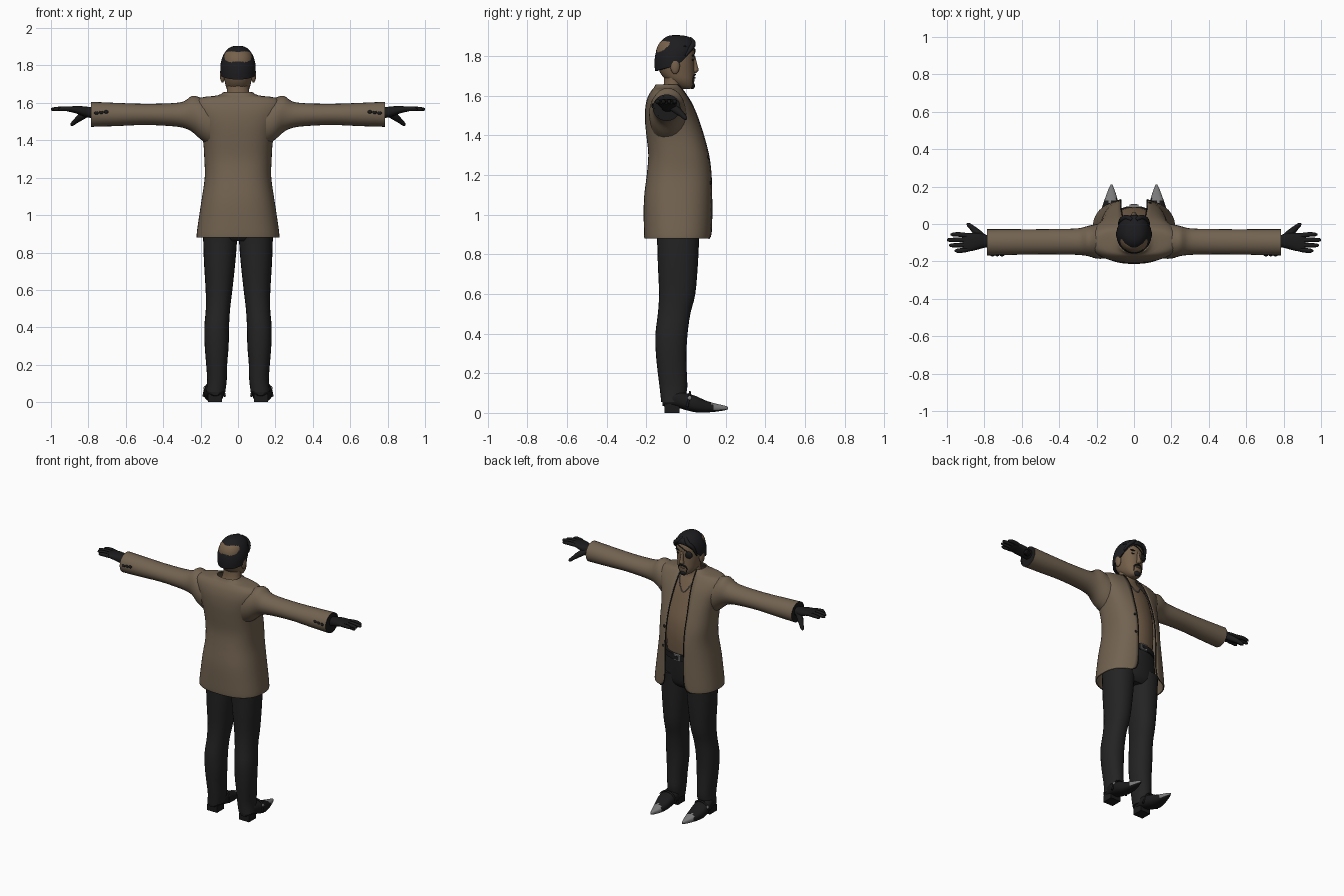
import bpy, bmesh, math
from mathutils import Vector

old = bpy.data.objects.get("Cube")
if old:
    bpy.data.objects.remove(old, do_unlink=True)


def material(name, r, g, b):
    m = bpy.data.materials.new(name)
    m.use_nodes = True
    m.diffuse_color = (r, g, b, 1)
    m.node_tree.nodes["Principled BSDF"].inputs["Base Color"].default_value = (r, g, b, 1)
    return m


JACKET = material("brown jacket cloth", .17, .125, .082)
SKIN = material("tan skin", .18, .118, .07)
CLOTH = material("charcoal trouser cloth", .017, .017, .018)
BLACK = material("black leather", .011, .011, .012)
HAIR = material("black hair", .012, .012, .014)
METAL = material("grey metal", .2, .2, .2)
made = []


def spline(rows, k):
    """Resample a list of rows with a smooth curve through every row."""
    out = []
    for i in range(len(rows) - 1):
        quad = zip(rows[max(i - 1, 0)], rows[i], rows[i + 1], rows[min(i + 2, len(rows) - 1)])
        quad = list(quad)
        for j in range(k):
            t = j / k
            out.append([q + ((r - p) * t + (2 * p - 5 * q + 4 * r - w) * t * t
                             + (3 * q - p - 3 * r + w) * t ** 3) / 2 for p, q, r, w in quad])
    out.append(list(rows[-1]))
    return out


def finish(name, bm, *mats):
    bmesh.ops.recalc_face_normals(bm, faces=bm.faces)
    me = bpy.data.meshes.new(name)
    bm.to_mesh(me)
    bm.free()
    for m in mats:
        me.materials.append(m)
    ob = bpy.data.objects.new(name, me)
    bpy.context.collection.objects.link(ob)
    made.append(ob)
    return ob


def skin_rings(name, rings, mats, wrap=True, caps=True):
    """Bridge rings of points into one surface."""
    bm = bmesh.new()
    grid = [[bm.verts.new(p) for p in ring] for ring in rings]
    n = len(grid[0])
    for a, b in zip(grid, grid[1:]):
        for i in range(n if wrap else n - 1):
            j = (i + 1) % n
            bm.faces.new((a[i], a[j], b[j], b[i]))
    if caps and wrap:
        bm.faces.new(grid[0])
        bm.faces.new(grid[-1])
    return finish(name, bm, *mats)


def power(v, p):
    return math.copysign(abs(v) ** p, v)


def loft(name, rows, mat, axis="z", n=24, p=1.0, k=3, s=1, caps=True, extra=()):
    """Rows are: place on axis, low and high of the two cross axes, optional front gap."""
    rings = []
    gapped = len(rows[0]) > 5
    for row in spline(rows, k):
        pos, a0, a1, b0, b1 = row[:5]
        ca, cb, ra, rb = (a0 + a1) / 2, (b0 + b1) / 2, (a1 - a0) / 2, (b1 - b0) / 2
        t0 = math.asin(min(1, row[5] / ra) ** (1 / p)) if gapped else 0
        ring = []
        for i in range(n + 1 if gapped else n):
            t = t0 + (2 * math.pi - 2 * t0) * i / n
            a, b = ca + ra * power(math.sin(t), p), cb + rb * power(math.cos(t), p)
            x, y, z = {"x": (pos, a, b), "y": (a, pos, b), "z": (a, b, pos)}[axis]
            ring.append(Vector((x * s, y, z)))
        rings.append(ring)
    return skin_rings(name, rings, (mat, *extra), not gapped, caps), rings


def centred(rows):
    """Turn (z, half width, back, front, ...) into loft rows."""
    return [(r[0], -r[1], *r[1:]) for r in rows]


def tube(name, rows, mat, k=4):
    """Round cord through rows of x, y, z, radius."""
    cu = bpy.data.curves.new(name, "CURVE")
    cu.dimensions, cu.bevel_depth, cu.bevel_resolution = "3D", 1, 2
    cu.use_fill_caps = True
    pts = spline(rows, k)
    sp = cu.splines.new("POLY")
    sp.points.add(len(pts) - 1)
    for pt, (x, y, z, r) in zip(sp.points, pts):
        pt.co, pt.radius = (x, y, z, 1), r
    cu.materials.append(mat)
    ob = bpy.data.objects.new(name, cu)
    bpy.context.collection.objects.link(ob)


def blob(name, loc, size, mat):
    bm = bmesh.new()
    bmesh.ops.create_uvsphere(bm, u_segments=16, v_segments=10, radius=1)
    for v in bm.verts:
        v.co = Vector(loc) + Vector(a * b for a, b in zip(v.co, size))
    return finish(name, bm, mat)


def box(name, loc, size, mat):
    bm = bmesh.new()
    bmesh.ops.create_cube(bm, size=1)
    for v in bm.verts:
        v.co = Vector(loc) + Vector(a * b for a, b in zip(v.co, size))
    return finish(name, bm, mat)


# Open jacket body, with dark piping along both front edges
jacket, rings = loft("jacket_body", centred([
    (.88, .222, -.21, .13, .115), (.9, .221, -.212, .132, .085), (.96, .213, -.213, .134, .072),
    (1.08, .195, -.212, .135, .07), (1.2, .178, -.198, .133, .07), (1.3, .18, -.19, .12, .07),
    (1.4, .187, -.2, .093, .07), (1.48, .205, -.207, .065, .065), (1.55, .232, -.204, .035, .06),
    (1.6, .237, -.19, .005, .056), (1.628, .2, -.172, -.015, .055),
    (1.64, .11, -.162, -.022, .054), (1.657, .078, -.153, -.035, .05)]), JACKET, n=48, p=.8)
shell = jacket.modifiers.new("cloth thickness", "SOLIDIFY")
shell.thickness, shell.offset = .007, -1
for end, side in ((0, "left"), (-1, "right")):
    tube(f"{side}_front_piping", [(*r[end], .003) for r in rings], BLACK, k=1)
for z, y in ((1.29, .113), (1.16, .123)):
    blob("jacket_button", (.086, y, z), (.009, .006, .009), BLACK)

# Bare chest and neck, trousers top, belt
loft("chest_and_neck", centred([
    (1.05, .15, -.16, .075), (1.2, .155, -.17, .092), (1.32, .16, -.17, .085), (1.42, .165, -.175, .058),
    (1.52, .16, -.17, .025), (1.58, .13, -.15, -.002), (1.615, .075, -.125, -.018),
    (1.66, .06, -.112, -.02), (1.72, .058, -.11, -.01)]), SKIN)
loft("trouser_hips", centred([(.862, .15, -.12, .04), (.9, .184, -.147, .068),
                              (1.0, .176, -.16, .083), (1.1, .16, -.165, .092)]), CLOTH)
loft("belt", centred([(1.07, .163, -.168, .097), (1.108, .162, -.168, .097)]), BLACK, k=1)
box("belt_buckle", (0, .097, 1.089), (.05, .012, .04), METAL)
box("buckle_centre", (0, .102, 1.089), (.032, .008, .024), BLACK)
tube("necklace", [(-.066, -.06, 1.62, .003), (-.05, .0, 1.58, .003), (0, .033, 1.515, .003),
                  (.05, .0, 1.58, .003), (.066, -.06, 1.62, .003)], METAL)

for s, side in ((1, "left"), (-1, "right")):
    # Sleeve with a hollow cuff and three buttons
    loft(f"{side}_sleeve", [
        (.15, -.185, .005, 1.37, 1.615), (.2, -.185, -.0, 1.405, 1.628), (.245, -.172, -.01, 1.445, 1.638),
        (.29, -.166, -.022, 1.466, 1.608), (.36, -.163, -.026, 1.476, 1.598), (.5, -.162, -.028, 1.482, 1.595),
        (.65, -.165, -.028, 1.476, 1.6), (.785, -.168, -.028, 1.472, 1.606)], JACKET, "x", s=s, caps=False)
    loft(f"{side}_cuff_lining", [(.785, -.168, -.028, 1.472, 1.606), (.786, -.158, -.038, 1.482, 1.596),
                                 (.74, -.155, -.04, 1.485, 1.592)], BLACK, "x", k=1, s=s)
    for i in range(3):
        blob(f"{side}_cuff_button", (s * (.705 + .026 * i), -.167, 1.552 - .003 * i), (.012, .006, .009), BLACK)

    # Gloved hand
    loft(f"{side}_palm", [
        (.75, -.125, -.06, 1.515, 1.575), (.79, -.125, -.058, 1.52, 1.578), (.83, -.135, -.048, 1.53, 1.582),
        (.87, -.145, -.048, 1.545, 1.583), (.905, -.147, -.052, 1.553, 1.58), (.918, -.14, -.06, 1.557, 1.576)],
        BLACK, "x", s=s, p=.85)
    for i, tip in enumerate((.96, .988, 1.0, .98)):
        y = -.137 + .025 * i
        out = (i - 1.5) * .004
        tube(f"{side}_finger", [(s * .89, y, 1.567, .013), (s * .935, y + out, 1.569, .0125),
                                (s * (tip - .012), y + out, 1.566, .01), (s * tip, y + out, 1.564, .004)], BLACK)
    tube(f"{side}_thumb", [(s * .805, -.075, 1.545, .02), (s * .84, -.045, 1.525, .02),
                           (s * .868, -.018, 1.502, .014), (s * .885, -.004, 1.487, .011),
                           (s * .892, .001, 1.48, .004)], BLACK)

    # Trouser leg
    loft(f"{side}_trouser_leg", [
        (.95, .004, .184, -.155, .072), (.87, .005, .186, -.146, .066), (.75, .014, .182, -.142, .06),
        (.6, .03, .173, -.136, .047), (.5, .042, .172, -.142, .022), (.4, .048, .18, -.154, .008),
        (.3, .05, .178, -.152, .002), (.2, .058, .17, -.142, .004), (.12, .06, .165, -.132, .006),
        (.055, .068, .17, -.125, -.012)], CLOTH, s=s, p=.9)

    # Pointed shoe with metal toe cap, heel and ankle buckle
    shoe, _ = loft(f"{side}_shoe", [
        (-.118, .1, .142, .035, .08), (-.1, .083, .16, .032, .1), (-.05, .074, .172, .028, .11),
        (0, .074, .18, .014, .1), (.05, .077, .181, .003, .085), (.1, .082, .168, .002, .062),
        (.15, .093, .15, .006, .047), (.19, .107, .135, .012, .038), (.212, .117, .124, .018, .03)],
        BLACK, "y", s=s, p=.8, k=4, extra=(METAL,))
    for f in shoe.data.polygons:
        c = f.center
        if c.y > .115 + .6 * abs(abs(c.x) - .125) and f.normal.z > -.5:
            f.material_index = 1
    box(f"{side}_heel", (s * .122, -.07, .022), (.075, .075, .044), BLACK)
    tube(f"{side}_ankle_strap", [(s * .07, .005, .03, .006), (s * .088, .018, .088, .006),
                                 (s * .127, .02, .105, .006), (s * .168, .018, .088, .006),
                                 (s * .185, .005, .03, .006)], BLACK)
    blob(f"{side}_shoe_buckle", (s * .178, .018, .075), (.007, .011, .011), METAL)

    # Ear
    blob(f"{side}_ear", (s * .083, -.055, 1.75), (.014, .024, .042), SKIN)

# Head
loft("head", centred([
    (1.634, .018, -.015, .022), (1.645, .038, -.045, .036), (1.675, .06, -.095, .042),
    (1.715, .071, -.13, .043), (1.77, .08, -.148, .042), (1.83, .082, -.15, .042),
    (1.87, .068, -.13, .022), (1.888, .04, -.1, -.01)]), SKIN, n=32, p=.9)
loft("nose", [(1.715, -.013, .013, .03, .052), (1.728, -.016, .016, .03, .064),
              (1.745, -.011, .011, .03, .06), (1.8, -.008, .008, .03, .046)], SKIN, n=12)
blob("lips", (0, .04, 1.69), (.02, .008, .005), SKIN)
blob("goatee", (0, .031, 1.65), (.024, .014, .018), HAIR)
for s in (-1, 1):
    tube("moustache", [(0, .045, 1.706, .005), (s * .02, .041, 1.702, .005),
                       (s * .03, .034, 1.685, .004), (s * .026, .033, 1.66, .003)], HAIR)
blob("eyebrow", (.036, .035, 1.802), (.021, .007, .005), HAIR)
blob("eye", (.036, .034, 1.78), (.012, .005, .005), BLACK)

# Eye patch and its cord
blob("eye_patch", (-.04, .031, 1.782), (.03, .012, .025), BLACK)
tube("eye_patch_cord", [(-.05, .033, 1.795, .003), (0, .046, 1.825, .003), (.045, .034, 1.842, .003),
                        (.08, -.01, 1.85, .003)], BLACK)

# Hair cap: low at the nape, rising to the brow
dome = []
for step in range(-1, 12):
    ring = []
    for i in range(40):
        t = 2 * math.pi * i / 40
        front = math.cos(t)
        base = 1.725 + .05 * (front + 1) / 2 + .075 * max(0, front) ** 1.5
        lift = max(step, 0) / 11 * math.pi / 2 * .97
        wide = math.cos(lift) ** .75 * (.8 if step < 0 else .93 + .07 * math.sin(min(lift * 3, math.pi / 2)))
        z = base + (1.905 - base) * math.sin(lift)
        ring.append((.099 * wide * math.sin(t), -.055 + .109 * wide * front, z))
    dome.append(ring)
skin_rings("hair_cap", dome, (HAIR,))
for s, drop in ((-1, .04), (1, .015)):
    tube("swept_fringe", [(s * .01, .02, 1.885, .012), (s * .04, .036, 1.862, .014),
                          (s * .068, .022, 1.835, .012), (s * .082, -.002, 1.815 - drop, .004)], HAIR)

# Smooth shading that keeps hard edges
bpy.ops.object.select_all(action="DESELECT")
for ob in made:
    ob.select_set(True)
bpy.context.view_layer.objects.active = made[0]
bpy.ops.object.shade_smooth_by_angle(angle=math.radians(40))
